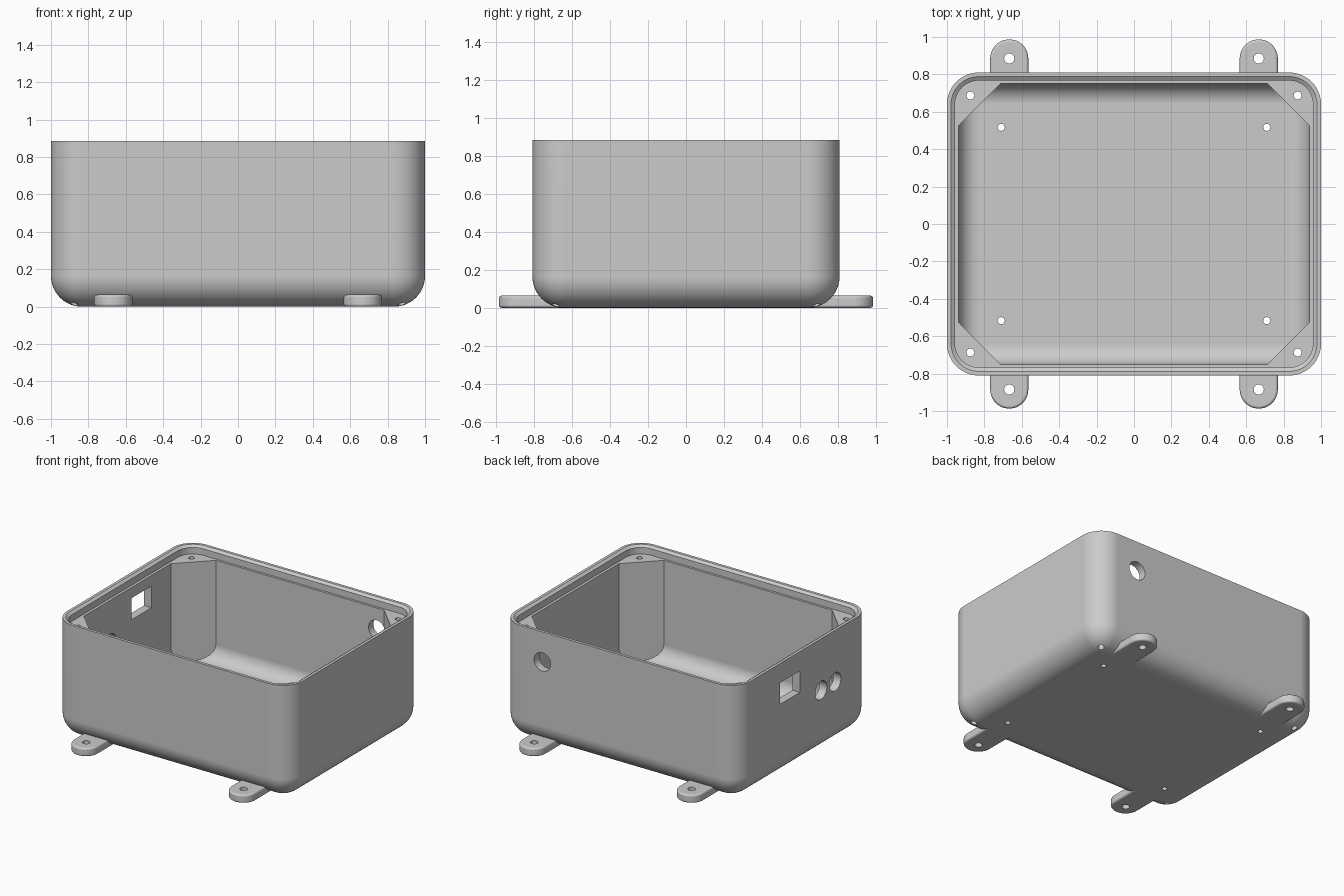
import bpy
import bmesh
import math
from mathutils import Matrix

default = bpy.data.objects.get("Cube")
if default:
    bpy.data.objects.remove(default, do_unlink=True)

# Single plastic colour
GREY = (0.6, 0.6, 0.6, 1)
plastic = bpy.data.materials.new("grey_plastic")
plastic.use_nodes = True
plastic.diffuse_color = GREY
plastic.node_tree.nodes["Principled BSDF"].inputs["Base Color"].default_value = GREY

# Overall sizes
HX, HY, TOP = 1.0, 0.81, 0.885
CORNER, FILLET = 0.17, 0.165
WALL, FLOOR, INNER_FILLET = 0.063, 0.065, 0.11
LEDGE, POST_CUT = 0.82, 1.463
SEGS = 14


def to_object(name, bm):
    bmesh.ops.recalc_face_normals(bm, faces=bm.faces)
    mesh = bpy.data.meshes.new(name)
    bm.to_mesh(mesh)
    bm.free()
    mesh.materials.append(plastic)
    obj = bpy.data.objects.new(name, mesh)
    bpy.context.collection.objects.link(obj)
    return obj


def loft(name, rings):
    """Skin a stack of closed (points, z) outlines and cap both ends."""
    bm = bmesh.new()
    loops = [[bm.verts.new((x, y, z)) for x, y in pts] for pts, z in rings]
    for low, high in zip(loops, loops[1:]):
        for i in range(len(low)):
            j = (i + 1) % len(low)
            bm.faces.new((low[i], low[j], high[j], high[i]))
    bm.faces.new(loops[0][::-1])
    bm.faces.new(loops[-1])
    return to_object(name, bm)


def rounded_rect(inset):
    r = CORNER - inset
    cx, cy = HX - CORNER, HY - CORNER
    pts = []
    for q, (sx, sy) in enumerate(((1, 1), (-1, 1), (-1, -1), (1, -1))):
        for i in range(SEGS + 1):
            a = math.pi / 2 * (q + i / SEGS)
            pts.append((sx * cx + r * math.cos(a), sy * cy + r * math.sin(a)))
    return pts


def post_octagon(inset):
    """Rectangle whose corners are cut off by the fixed post planes."""
    x, y = HX - WALL - inset, HY - WALL + 0.003 - inset
    u, v = POST_CUT - y, POST_CUT - x
    return [(x, v), (u, y), (-u, y), (-x, v), (-x, -v), (-u, -y), (u, -y), (x, -v)]


def fillet_rings(outline, radius, base):
    angles = [math.pi / 2 * i / SEGS for i in range(SEGS + 1)]
    return [(outline(radius * (1 - math.sin(a))), base + radius * (1 - math.cos(a)))
            for a in angles]


def cylinder(name, centre, radius, depth, axis="Z"):
    bm = bmesh.new()
    bmesh.ops.create_cone(bm, cap_ends=True, segments=40, radius1=radius,
                          radius2=radius, depth=depth)
    turn = Matrix() if axis == "Z" else Matrix.Rotation(math.pi / 2, 4, "Y" if axis == "X" else "X")
    bm.transform(Matrix.Translation(centre) @ turn)
    return to_object(name, bm)


def box(name, centre, size):
    bm = bmesh.new()
    bmesh.ops.create_cube(bm, size=1)
    bm.transform(Matrix.Translation(centre) @ Matrix.Diagonal((*size, 1)))
    return to_object(name, bm)


def cut(obj, cutters):
    """Subtract the cutters, bake the result and remove them."""
    for c in cutters:
        mod = obj.modifiers.new(c.name, "BOOLEAN")
        mod.operation, mod.solver, mod.object = "DIFFERENCE", "EXACT", c
    bpy.context.view_layer.update()
    graph = bpy.context.evaluated_depsgraph_get()
    baked = bpy.data.meshes.new_from_object(obj.evaluated_get(graph))
    obj.modifiers.clear()
    obj.data = baked
    for c in cutters:
        bpy.data.objects.remove(c, do_unlink=True)


def smooth(obj):
    bpy.ops.object.select_all(action="DESELECT")
    obj.select_set(True)
    bpy.context.view_layer.objects.active = obj
    bpy.ops.object.shade_smooth_by_angle(angle=math.radians(30))
    obj.modifiers.new("even_normals", "WEIGHTED_NORMAL").keep_sharp = True


signs = [(sx, sy) for sx in (-1, 1) for sy in (-1, 1)]

# Enclosure body with rounded corners and bottom edge
body = loft("enclosure_body", fillet_rings(rounded_rect, FILLET, 0) + [(rounded_rect(0), TOP)])

# Cavity that leaves four corner posts standing
cutters = [loft("cavity", fillet_rings(post_octagon, INNER_FILLET, FLOOR)
                + [(post_octagon(0), LEDGE + 0.01)])]

# Stepped lid seat inside the rim
cutters.append(loft("lid_seat", [(rounded_rect(0.043), LEDGE), (rounded_rect(0.043), TOP - 0.015),
                                 (rounded_rect(0.022), TOP), (rounded_rect(0.022), TOP + 0.1)]))

# Screw holes through the posts and mounting holes in the floor
for sx, sy in signs:
    cutters.append(cylinder("post_hole", (sx * 0.875, sy * 0.687, 0.5), 0.021, 1.4))
    cutters.append(cylinder("floor_hole", (sx * 0.71, sy * 0.517, 0), 0.019, 0.4))

# Connector openings in the side and back walls
cutters.append(box("socket_opening", (-HX, 0.17, 0.655), (0.3, 0.24, 0.165)))
for y in (-0.206, -0.376):
    cutters.append(cylinder("cable_hole", (-HX, y, 0.49), 0.07, 0.3, "X"))
cutters.append(cylinder("back_hole", (0.65, HY, 0.655), 0.07, 0.3, "Y"))
cut(body, cutters)
smooth(body)

# Mounting tabs: round-ended, softened edges, one screw hole each
for sx, sy in signs:
    name = f"{'left' if sx > 0 else 'right'}_{'back' if sy > 0 else 'front'}_tab"
    cx, cy, r = sx * 0.667, 0.885, 0.102
    outline = [(cx + r, sy * 0.635)]
    for i in range(25):
        a = math.pi * i / 24
        outline.append((cx + r * math.cos(a), sy * (cy + r * math.sin(a))))
    outline.append((cx - r, sy * 0.635))
    tab = loft(name, [(outline, 0), (outline, FLOOR - 0.001)])
    bevel = tab.modifiers.new("soft_edge", "BEVEL")
    bevel.width, bevel.segments, bevel.angle_limit = 0.014, 4, math.radians(60)
    cut(tab, [cylinder("tab_hole", (cx, sy * cy, 0), 0.027, 0.4)])
    smooth(tab)
